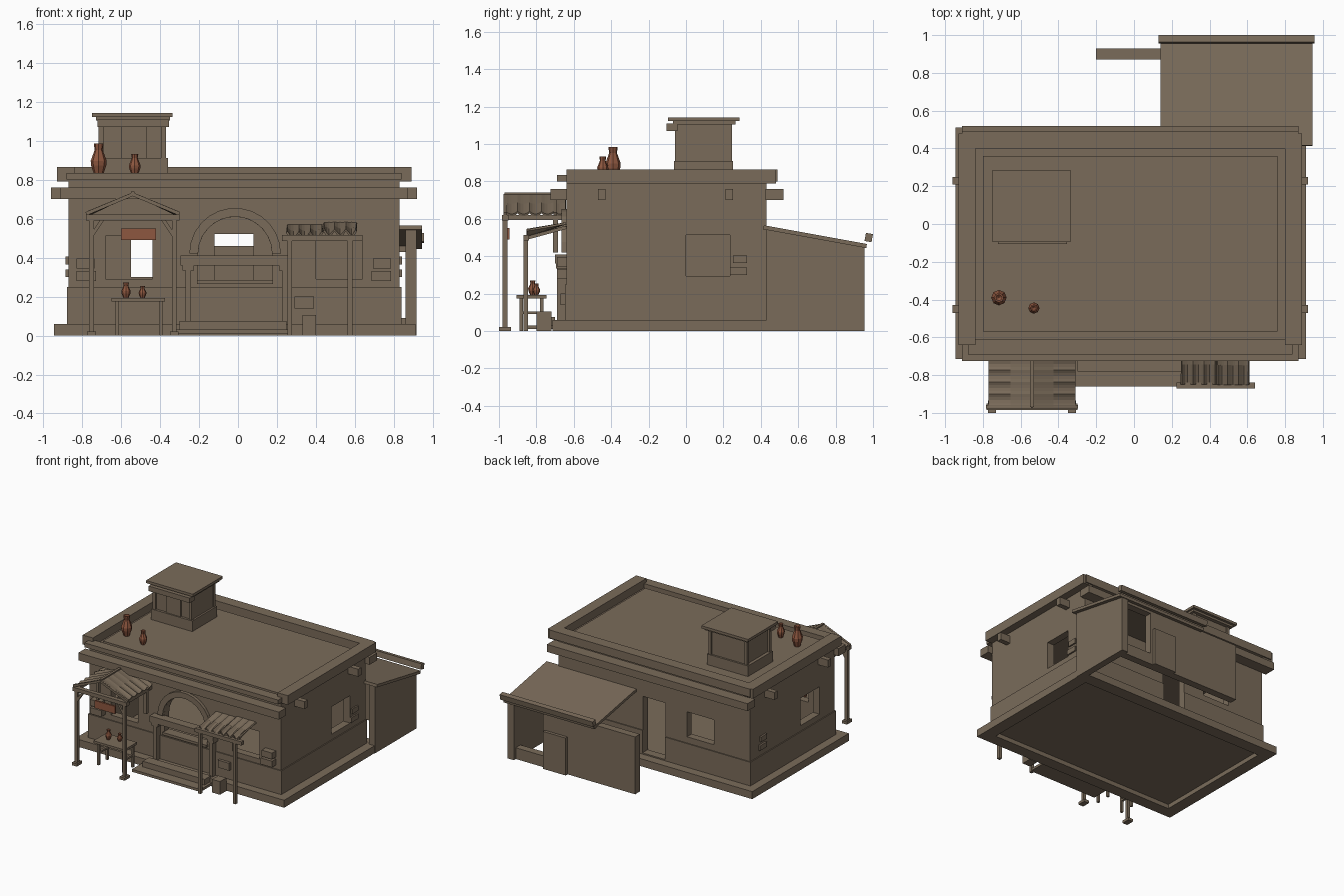
import bpy, bmesh, math
from mathutils import Vector, Matrix

if "Cube" in bpy.data.objects:
    bpy.data.objects.remove(bpy.data.objects["Cube"])


def material(name, rgb):
    m = bpy.data.materials.new(name)
    m.diffuse_color = (*rgb, 1)
    m.use_nodes = True
    m.node_tree.nodes["Principled BSDF"].inputs["Base Color"].default_value = m.diffuse_color
    return m


CLAY = material("mud_brown", (0.195, 0.148, 0.102))
TERRA = material("terracotta", (0.27, 0.095, 0.05))


def finish(name, bm, mat):
    bmesh.ops.recalc_face_normals(bm, faces=bm.faces)
    me = bpy.data.meshes.new(name)
    bm.to_mesh(me)
    bm.free()
    me.materials.append(mat)
    ob = bpy.data.objects.new(name, me)
    bpy.context.collection.objects.link(ob)
    return ob


def box(name, x0, x1, y0, y1, z0, z1, mat=CLAY):
    bm = bmesh.new()
    m = Matrix.Translation(((x0 + x1) / 2, (y0 + y1) / 2, (z0 + z1) / 2))
    bmesh.ops.create_cube(bm, size=1, matrix=m @ Matrix.Diagonal((x1 - x0, y1 - y0, z1 - z0, 1)))
    return finish(name, bm, mat)


def bar(name, p, q, w):
    p, q = Vector(p), Vector(q)
    d = q - p
    bm = bmesh.new()
    m = Matrix.Translation((p + q) / 2) @ d.to_track_quat('Z', 'Y').to_matrix().to_4x4()
    bmesh.ops.create_cube(bm, size=1, matrix=m @ Matrix.Diagonal((w, w, d.length, 1)))
    return finish(name, bm, CLAY)


def cut(ob, *cutters):
    bpy.context.view_layer.objects.active = ob
    for c in cutters:
        c.hide_render = True
        mod = ob.modifiers.new("cut", 'BOOLEAN')
        mod.operation, mod.solver, mod.object = 'DIFFERENCE', 'EXACT', c
        bpy.ops.object.modifier_apply(modifier=mod.name)


def sheet(name, a, b, c, d, waves, amp):
    """Rippled cloth: back edge a-b, front edge c-d."""
    a, b, c, d = map(Vector, (a, b, c, d))
    bm = bmesh.new()
    n = waves * 4
    rows = []
    for j in range(3):
        v = j / 2
        rows.append([bm.verts.new((a.lerp(b, i / n)).lerp(c.lerp(d, i / n), v)
                    - Vector((0, 0, amp * v * abs(math.sin(math.pi * waves * i / n)))))
                    for i in range(n + 1)])
    for r, s in zip(rows, rows[1:]):
        for i in range(n):
            bm.faces.new((r[i], r[i + 1], s[i + 1], s[i]))
    ob = finish(name, bm, CLAY)
    ob.modifiers.new("thick", 'SOLIDIFY').thickness = 0.012
    return ob


def pot(name, x, y, z, r, h):
    prof = [(0.0, 0), (0.55, 0), (0.95, 0.3), (1, 0.45), (0.5, 0.8), (0.62, 1), (0.4, 1), (0, 0.9)]
    bm = bmesh.new()
    vs = [bm.verts.new((x + p * r, y, z + t * h)) for p, t in prof]
    es = [bm.edges.new(e) for e in zip(vs, vs[1:])]
    bmesh.ops.spin(bm, geom=vs + es, cent=(x, y, 0), axis=(0, 0, 1), angle=2 * math.pi, steps=8)
    bmesh.ops.remove_doubles(bm, verts=bm.verts, dist=1e-5)
    finish(name, bm, TERRA)


# --- main house shell with openings ---
CX, CR, CZ = -0.015, 0.19, 0.42
walls = box("house_walls", -0.87, 0.83, -0.64, 0.43, 0.24, 0.80)
dado = box("lower_wall", -0.878, 0.838, -0.648, 0.438, 0.06, 0.25)
plinth = box("plinth", -0.945, 0.91, -0.715, 0.51, 0, 0.06)

bm = bmesh.new()
outline = [(CX + CR, 0.28)] + [(CX + CR * math.cos(math.pi * i / 12), CZ + CR * math.sin(math.pi * i / 12))
                               for i in range(13)] + [(CX - CR, 0.28)]
f = bm.faces.new([bm.verts.new((x, -0.8, z)) for x, z in outline])
g = bmesh.ops.extrude_face_region(bm, geom=[f])
bmesh.ops.translate(bm, vec=(0, 0.4, 0), verts=[v for v in g["geom"] if isinstance(v, bmesh.types.BMVert)])
arch_hole = finish("arch_cutter", bm, CLAY)

room = box("room_cutter", -0.81, 0.77, -0.58, 0.37, -0.1, 0.76)
back_door = box("back_door_cutter", -0.12, 0.08, 0.3, 0.6, 0.07, 0.52)
holes = [room, arch_hole, back_door,
         box("cutter", -0.68, -0.44, -0.8, -0.5, 0.29, 0.51),
         box("cutter", 0.40, 0.64, -0.8, -0.5, 0.29, 0.51),
         box("cutter", -0.55, -0.31, 0.3, 0.6, 0.30, 0.50),
         box("cutter", 0.7, 1.0, 0.0, 0.235, 0.295, 0.515),
         box("cutter", -1.0, -0.7, -0.45, -0.21, 0.295, 0.515)]
recess = box("cutter", -0.85, 0.81, -0.62, 0.41, -0.1, 0.035)
cut(walls, *holes)
cut(dado, room, back_door)
cut(plinth, recess)
for c in holes + [recess]:
    bpy.data.objects.remove(c)

# --- roof, parapets, ledges ---
box("roof_floor", -0.80, 0.76, -0.57, 0.36, 0.79, 0.825)
for x in (-0.93, 0.80):
    box("side_parapet", x, x + 0.09, -0.64, 0.48, 0.79, 0.865)
box("front_parapet", -0.88, 0.84, -0.69, -0.61, 0.80, 0.835)
box("back_parapet", -0.91, 0.87, 0.40, 0.49, 0.80, 0.865)
box("front_ledge", -0.91, 0.87, -0.725, -0.635, 0.70, 0.76)
box("back_ledge", -0.91, 0.87, 0.425, 0.52, 0.70, 0.76)
for y in (-0.45, 0.23):
    box("beam_end_left", -0.96, -0.86, y - 0.02, y + 0.02, 0.70, 0.76)
    box("beam_end_right", 0.82, 0.92, y - 0.02, y + 0.02, 0.70, 0.76)

# --- roof tower ---
box("tower_base", -0.725, -0.36, -0.065, 0.25, 0.82, 0.91)
box("tower_core", -0.70, -0.375, -0.045, 0.235, 0.9, 1.12)
for x in (-0.715, -0.395):
    for y in (-0.06, 0.22):
        box("tower_post", x, x + 0.025, y, y + 0.025, 0.9, 1.12)
box("tower_door", -0.60, -0.47, -0.055, -0.04, 0.91, 1.07)
box("tower_lintel", -0.72, -0.355, -0.105, -0.045, 1.07, 1.11)
box("tower_band", -0.73, -0.35, -0.07, 0.265, 1.105, 1.125)
box("tower_cap", -0.75, -0.335, -0.095, 0.285, 1.122, 1.143)

# --- arched doorway ---
bm = bmesh.new()
for i in range(13):
    vs = []
    for y in (-0.665, -0.6):
        for r, k in ((CR, 0), (0.235, 0), (0.235, 1), (CR, 1)):
            t = math.pi * (i + k) / 13
            vs.append(bm.verts.new((CX + r * math.cos(t), y, CZ + r * math.sin(t))))
    for q in ((0, 1, 2, 3), (7, 6, 5, 4), (0, 4, 5, 1), (1, 5, 6, 2), (2, 6, 7, 3), (3, 7, 4, 0)):
        bm.faces.new([vs[j] for j in q])
finish("arch_stones", bm, CLAY)
box("door_beam", -0.295, 0.27, -0.70, -0.63, 0.36, 0.41)
for x in (-0.27, 0.225):
    box("door_post", x, x + 0.03, -0.69, -0.64, 0.05, 0.36)
    box("door_bracket", x - 0.015, x + 0.045, -0.695, -0.64, 0.335, 0.362)
box("door_sill", -0.21, 0.18, -0.66, -0.58, 0.265, 0.285)
box("lower_step", -0.34, 0.27, -0.86, -0.70, 0.01, 0.03)
box("upper_step", -0.30, 0.25, -0.78, -0.70, 0.03, 0.075)

# --- protruding bricks ---
for z, s in ((0.28, 0.0), (0.345, 0.015)):
    box("front_brick", 0.685 + s / 2, 0.785, -0.69, -0.63, z, z + 0.05)
    box("front_brick", -0.83, -0.73 - s / 2, -0.69, -0.63, z, z + 0.05)
    box("right_brick", 0.82, 0.842, 0.235 + s, 0.325, z + 0.02, z + 0.06)
    box("left_brick", -0.885, -0.86, 0.235, 0.325 - s, z + 0.02, z + 0.06)
box("low_brick", 0.29, 0.39, -0.67, -0.63, 0.14, 0.20)
box("crate", 0.33, 0.40, -0.80, -0.72, 0.0, 0.105)

# --- gabled canopy on the left ---
for s in (-1, 1):
    x = -0.54 + s * 0.212
    box("canopy_post", x - 0.012, x + 0.012, -0.98, -0.955, 0, 0.60)
    box("canopy_foot", x - 0.022, x + 0.022, -1.0, -0.935, 0, 0.022)
    box("canopy_wall_post", x - 0.012, x + 0.012, -0.71, -0.685, 0.42, 0.62)
    box("canopy_side_beam", x - 0.012, x + 0.012, -0.97, -0.64, 0.595, 0.62)
    bar("canopy_brace", (x, -0.967, 0.51), (x - s * 0.06, -0.967, 0.60), 0.018)
    for y in (-0.967, -0.70):
        bar("canopy_rafter", (-0.54 + s * 0.24, y, 0.625), (-0.54, y, 0.725), 0.018)
    sheet("canopy_cloth", (-0.54, -0.965, 0.735), (-0.54, -0.645, 0.735),
          (-0.54 + s * 0.23, -0.965, 0.64), (-0.54 + s * 0.23, -0.645, 0.64), 5, 0.015)
box("canopy_front_beam", -0.78, -0.30, -0.985, -0.95, 0.59, 0.62)
bar("canopy_ridge", (-0.54, -0.97, 0.73), (-0.54, -0.64, 0.73), 0.02)
box("hanging_sign", -0.60, -0.42, -0.96, -0.945, 0.49, 0.55, TERRA)

# --- lean-to awning on the right ---
for x in (0.265, 0.575):
    box("awning_post", x - 0.012, x + 0.012, -0.87, -0.845, 0, 0.49)
    bar("awning_rafter", (x, -0.86, 0.495), (x, -0.64, 0.555), 0.018)
box("awning_beam", 0.225, 0.64, -0.87, -0.84, 0.485, 0.515)
for x in (0.255, 0.437):
    sheet("awning_cloth", (x, -0.64, 0.57), (x + 0.175, -0.64, 0.57),
          (x, -0.85, 0.535), (x + 0.175, -0.85, 0.535), 3, 0.03)

# --- table and pots ---
box("table_top", -0.65, -0.375, -0.905, -0.745, 0.175, 0.193)
for x in (-0.63, -0.405):
    for y in (-0.89, -0.78):
        box("table_leg", x, x + 0.018, y, y + 0.018, 0, 0.18)
    box("table_rail", x, x + 0.018, -0.88, -0.77, 0.09, 0.105)
pot("table_pot", -0.575, -0.82, 0.193, 0.024, 0.078)
pot("table_pot", -0.49, -0.80, 0.193, 0.02, 0.062)
pot("roof_pot", -0.715, -0.39, 0.825, 0.041, 0.16)
pot("roof_pot", -0.53, -0.445, 0.825, 0.03, 0.108)

# --- rear shed ---
back = box("shed_back_wall", -0.20, 0.915, 0.87, 0.93, 0, 0.46)
gap = box("cutter", 0.62, 0.87, 0.7, 1.1, 0.09, 0.43)
cut(back, gap)
bpy.data.objects.remove(gap)
box("shed_side_wall", 0.86, 0.915, 0.43, 0.955, 0, 0.46)
bm = bmesh.new()
gable = [bm.verts.new((x, y, z)) for x in (0.86, 0.915) for y, z in ((0.43, 0.45), (0.93, 0.45), (0.43, 0.545))]
for q in ((0, 1, 2), (3, 4, 5), (0, 1, 4, 3), (1, 2, 5, 4), (2, 0, 3, 5)):
    bm.faces.new([gable[j] for j in q])
finish("shed_side_gable", bm, CLAY)
box("shed_door", 0.40, 0.60, 0.925, 0.955, 0, 0.30)
roof = box("shed_roof", 0.14, 0.945, -0.28, 0.28, -0.011, 0.011)
roof.location = (0, 0.69, 0.505)
roof.rotation_euler.x = math.atan2(-0.1, 0.55)
rim = box("shed_roof_rim", 0.13, 0.955, -0.019, 0.019, -0.022, 0.022)
rim.location = (0, 0.977, 0.50)
rim.rotation_euler.x = -0.18
